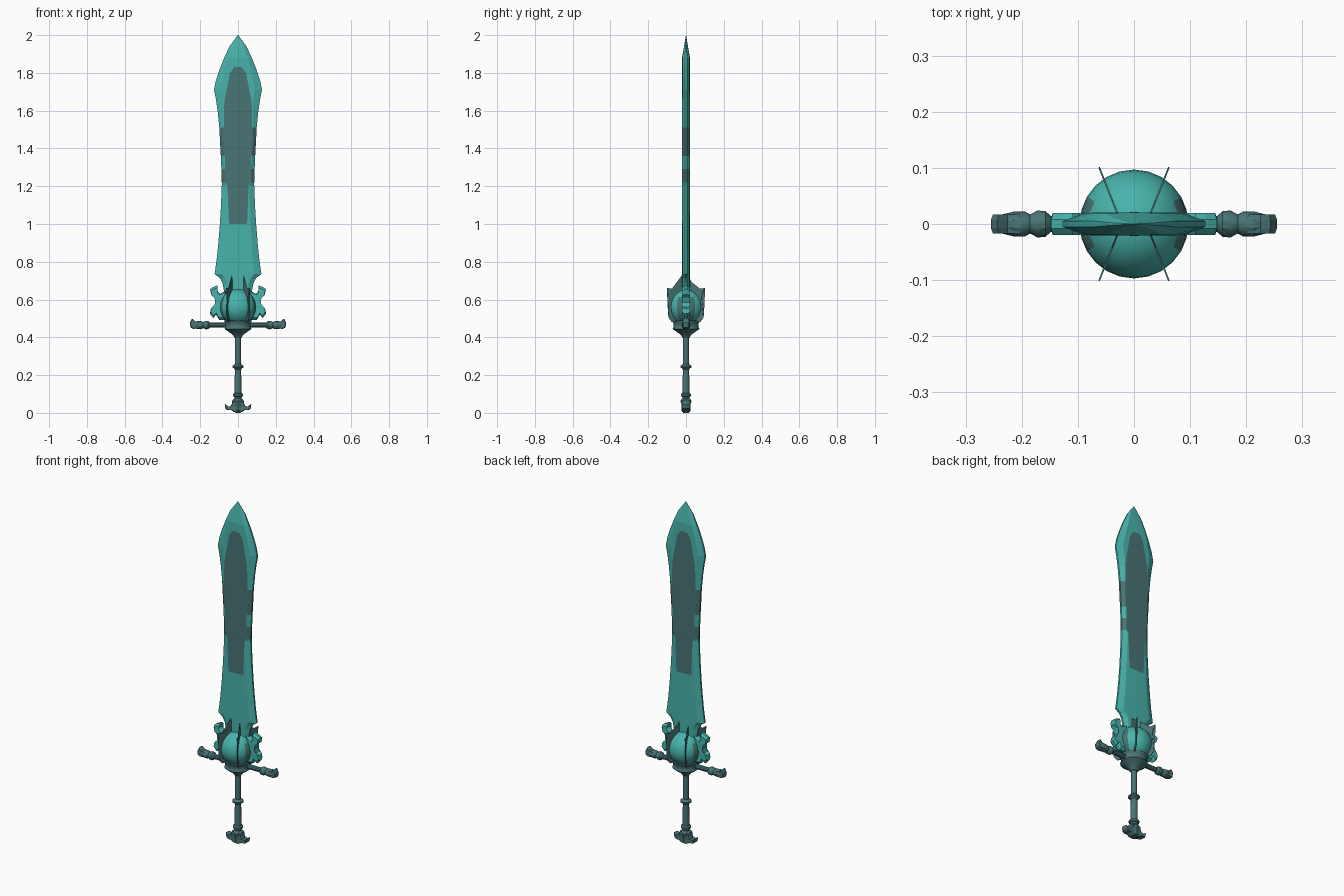
import bpy, bmesh, math
from mathutils import Vector, Matrix

if "Cube" in bpy.data.objects:
    bpy.data.objects.remove(bpy.data.objects["Cube"])


def material(name, col):
    m = bpy.data.materials.new(name)
    m.diffuse_color = (*col, 1)
    m.use_nodes = True
    m.node_tree.nodes["Principled BSDF"].inputs["Base Color"].default_value = m.diffuse_color
    return m


TEAL = material("bright teal", (0.065, 0.45, 0.41))
DARK = material("dark slate teal", (0.068, 0.175, 0.175))


def finish(name, bm, mats, smooth=None):
    bmesh.ops.recalc_face_normals(bm, faces=bm.faces[:])
    me = bpy.data.meshes.new(name)
    bm.to_mesh(me)
    bm.free()
    for m in mats:
        me.materials.append(m)
    ob = bpy.data.objects.new(name, me)
    bpy.context.collection.objects.link(ob)
    if smooth:
        bpy.ops.object.select_all(action='DESELECT')
        ob.select_set(True)
        bpy.context.view_layer.objects.active = ob
        bpy.ops.object.shade_smooth_by_angle(angle=math.radians(smooth))
    return ob


def lathe(name, profile, mat, sides=12, matrix=Matrix()):
    """Turned part: profile is (height, radius) along local z."""
    bm = bmesh.new()
    rings = []
    for h, r in profile:
        rings.append([bm.verts.new(matrix @ Vector((
            r * math.cos(2 * math.pi * (i + .5) / sides),
            r * math.sin(2 * math.pi * (i + .5) / sides), h))) for i in range(sides)])
    for a, b in zip(rings, rings[1:]):
        for i in range(sides):
            j = (i + 1) % sides
            bm.faces.new((a[i], a[j], b[j], b[i]))
    bm.faces.new(rings[0])
    bm.faces.new(rings[-1])
    return finish(name, bm, [mat], 32)


def plate(name, outline, half, mat, matrix=Matrix(), shrink=0.86):
    """Carved plate in the xz plane, full outline in the middle, smaller on both faces."""
    bm = bmesh.new()
    n = len(outline)
    cx = sum(p[0] for p in outline) / n
    cz = sum(p[1] for p in outline) / n
    layers = []
    for y, s in ((-half, shrink), (-half * .4, 1), (half * .4, 1), (half, shrink)):
        layers.append([bm.verts.new(matrix @ Vector((cx + (x - cx) * s, y, cz + (z - cz) * s)))
                       for x, z in outline])
    for a, b in zip(layers, layers[1:]):
        for i in range(n):
            j = (i + 1) % n
            bm.faces.new((a[i], a[j], b[j], b[i]))
    bm.faces.new(layers[0])
    bm.faces.new(layers[-1])
    bmesh.ops.triangulate(bm, faces=[f for f in bm.faces if len(f.verts) > 4])
    return finish(name, bm, [mat])


FLIP = Matrix.Scale(-1, 4, (1, 0, 0))

# blade: stations of height, half width, dark panel half width
stations = [(.58, .06, .03), (.65, .075, .035), (.69, .083, .04), (.715, .097, .043),
            (.735, .124, .045), (.82, .112, .046), (.9, .104, .047), (1.0, .096, .048),
            (1.1, .09, .052), (1.205, .086, .056), (1.22, .086, .066), (1.29, .088, .068),
            (1.36, .091, .07), (1.43, .095, .074), (1.51, .099, .075), (1.6, .108, .075),
            (1.66, .117, .07), (1.71, .127, .06), (1.76, .117, .05), (1.8, .104, .042),
            (1.83, .093, .02), (1.88, .073, .016), (1.94, .045, .008), (2.0, .001, .0003)]
bm = bmesh.new()
rings = []
for z, w, p in stations:
    t = .021 * min(1, max(.02, (2 - z) / .12))
    q = max(.7 * w, p + .004 * min(1, w / .05))
    half = [(-w, .25 * t), (-q, .92 * t), (-p, .97 * t), (0, t), (p, .97 * t), (q, .92 * t), (w, .25 * t)]
    pts = half + [(x, -y) for x, y in reversed(half)]
    rings.append([bm.verts.new((x, y, z)) for x, y in pts])
for k, (a, b) in enumerate(zip(rings, rings[1:])):
    zm = (stations[k][0] + stations[k + 1][0]) / 2
    for i in range(14):
        j = (i + 1) % 14
        f = bm.faces.new((a[i], a[j], b[j], b[i]))
        panel = i in (2, 3, 9, 10) and 1.0 < zm < 1.83
        edge = 1.22 < zm < 1.29 or 1.36 < zm < 1.51
        f.material_index = int(panel or edge)
bm.faces.new(rings[0])
bm.faces.new(rings[-1])
finish("blade", bm, [TEAL, DARK])

# orb at the blade root with a dark band on each flank
bm = bmesh.new()
bmesh.ops.create_uvsphere(bm, u_segments=24, v_segments=16, radius=.097,
                          matrix=Matrix.Translation((0, 0, .56)))
for f in bm.faces:
    c = f.calc_center_median()
    f.material_index = int(abs(c.x) > .05 and abs(c.y) < .04 and c.z < .61)
finish("orb", bm, [TEAL, DARK], 40)

# four thin claws holding the orb
claw = [(0, .48), (.08, .48), (.1, .505), (.094, .56), (.089, .61), (.096, .637), (.109, .662),
        (.08, .657), (.045, .668), (.022, .7), (.012, .742), (0, .7)]
for sx in (1, -1):
    for sy in (1, -1):
        ang = math.atan2(sy * .93, sx * .37)
        plate("orb_claw", claw, .0015, DARK,
              Matrix.Translation((sx * .022, 0, 0)) @ Matrix.Rotation(ang, 4, 'Z'), 1)

# parts mirrored left and right: side hooks and crossguard arms
hook = [(.06, .65), (.095, .63), (.112, .65), (.108, .675), (.13, .667), (.148, .655), (.142, .627),
        (.125, .612), (.114, .585), (.122, .56), (.143, .552), (.149, .525), (.131, .503),
        (.116, .52), (.1, .493), (.06, .49)]
arm = [(.05, .014), (.14, .014), (.148, .014), (.158, .023), (.172, .024), (.185, .017), (.194, .022),
       (.215, .022), (.235, .017), (.254, .001)]
arm_end = [(.2, .483), (.225, .483), (.243, .499), (.255, .478), (.252, .452), (.236, .445), (.2, .448)]
along_x = Matrix.Translation((0, 0, .465)) @ Matrix.Rotation(math.pi / 2, 4, 'Y')
for side in (Matrix(), FLIP):
    plate("side_hook", hook, .02, TEAL, side)
    lathe("crossguard_arm", arm, DARK, 10, side @ along_x)
    plate("crossguard_tip", arm_end, .017, DARK, side)

# collar cup under the orb
lathe("collar", [(.4, .02), (.415, .03), (.432, .055), (.445, .073), (.455, .068), (.475, .068),
                 (.488, .076), (.492, .06)], DARK, 16)

# grip with rings
lathe("grip", [(.06, .018), (.085, .02), (.09, .028), (.1, .028), (.106, .019), (.15, .019),
               (.23, .017), (.237, .023), (.241, .031), (.249, .031), (.253, .023), (.26, .016),
               (.41, .016)], DARK, 12)

# pommel block with upturned horns
lathe("pommel_core", [(.0, .014), (.012, .024), (.05, .025), (.062, .03), (.07, .026), (.08, .016)], DARK, 10)
horn = [(.0, .002), (.02, .004), (.035, .014), (.055, .014), (.066, .022), (.071, .045), (.055, .033),
        (.038, .036), (.032, .05), (.03, .068), (.018, .075)]
plate("pommel_horns", horn + [(-x, z) for x, z in reversed(horn[1:])], .02, DARK, shrink=.92)
